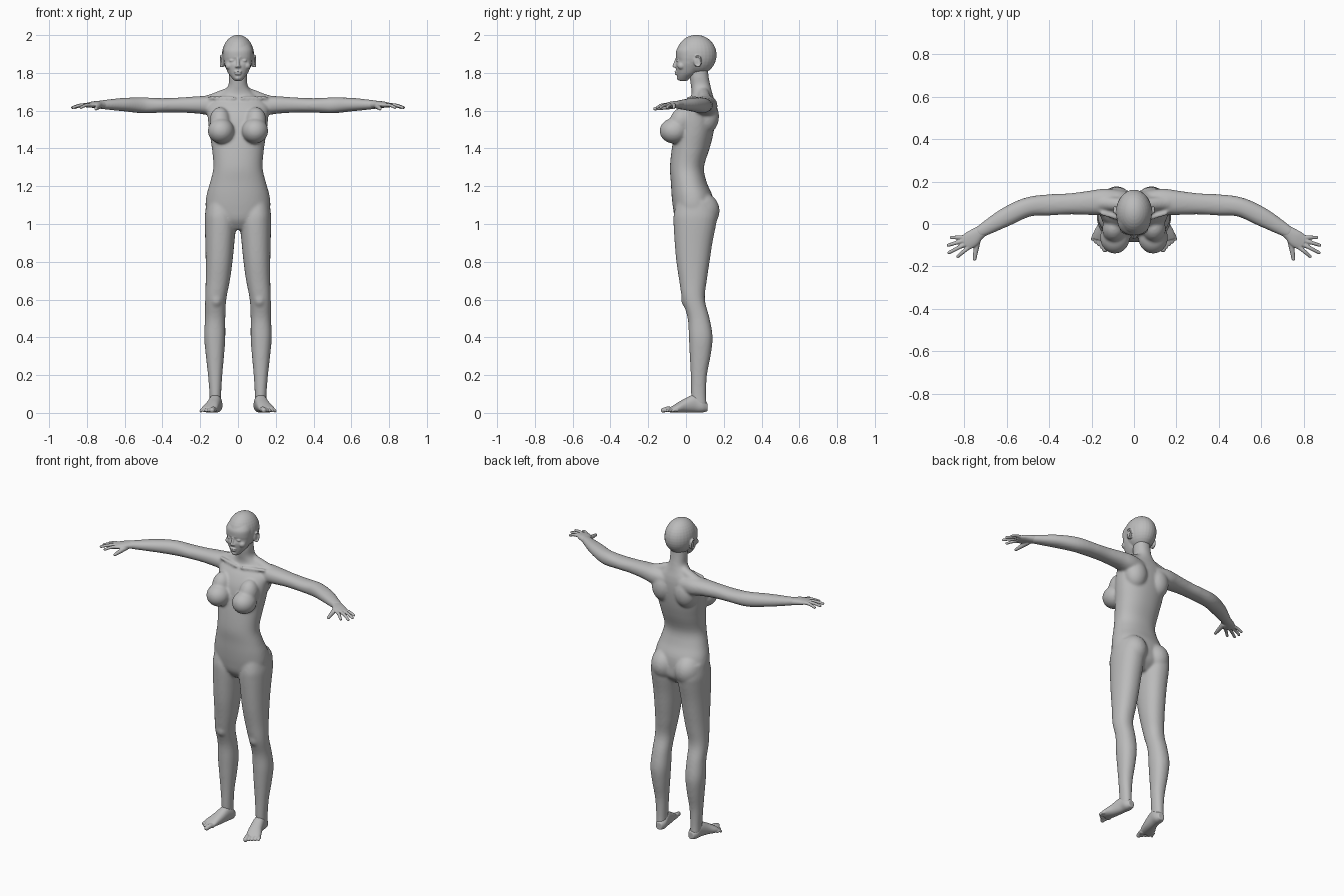
import bpy
import bmesh
import math
from mathutils import Matrix, Vector

start_cube = bpy.data.objects.get("Cube")
if start_cube:
    bpy.data.objects.remove(start_cube, do_unlink=True)

AXIS_X = Vector((1, 0, 0))
AXIS_Z = Vector((0, 0, 1))
SIDES = (1, -1)

skin = bpy.data.materials.new("plain grey")
skin.use_nodes = True
grey = (0.5, 0.5, 0.5, 1)
skin.diffuse_color = grey
skin.node_tree.nodes["Principled BSDF"].inputs["Base Color"].default_value = grey


def smooth_rows(rows, steps):
    """Pass a smooth curve through the given sections."""
    rows = [Vector(row) for row in rows]
    result = []
    for i in range(len(rows) - 1):
        before, after = rows[max(i - 1, 0)], rows[min(i + 2, len(rows) - 1)]
        p, q = rows[i], rows[i + 1]
        for k in range(steps):
            t = k / steps
            slope_p, slope_q = (q - before) / 2, (after - p) / 2
            result.append(p + slope_p * t
                          + (3 * (q - p) - 2 * slope_p - slope_q) * t ** 2
                          + (2 * (p - q) + slope_p + slope_q) * t ** 3)
    result.append(rows[-1])
    return result


def loft(bm, rows, side=1, ref=None, count=28, steps=4, power=2.2):
    """Skin sections (x, y, z, width, depth); level rings unless ref is given."""
    rows = smooth_rows(rows, steps)
    rings = []
    for i, row in enumerate(rows):
        centre = Vector(row[:3])
        u, v = AXIS_X, Vector((0, 1, 0))
        if ref is not None:
            ahead, behind = rows[min(i + 1, len(rows) - 1)], rows[max(i - 1, 0)]
            tangent = Vector(ahead[:3]) - Vector(behind[:3])
            u, v = tangent.cross(ref).normalized(), ref
        ring = []
        for k in range(count):
            angle = math.tau * k / count
            c, s = math.cos(angle), math.sin(angle)
            c = math.copysign(abs(c) ** (2 / power), c)
            s = math.copysign(abs(s) ** (2 / power), s)
            point = centre + u * (c * row[3]) + v * (s * row[4])
            point.x *= side
            ring.append(bm.verts.new(point))
        rings.append(ring)
    for low, high in zip(rings, rings[1:]):
        for k in range(count):
            n = (k + 1) % count
            bm.faces.new((low[k], low[n], high[n], high[k]))
    bm.faces.new(rings[0])
    bm.faces.new(rings[-1])


def blob(bm, centre, radii, side=1, tilt=0):
    x, y, z = centre
    matrix = (Matrix.Translation((x * side, y, z))
              @ Matrix.Rotation(tilt, 4, "X")
              @ Matrix.Diagonal((*radii, 1)))
    bmesh.ops.create_uvsphere(bm, u_segments=28, v_segments=18, radius=1, matrix=matrix)


def digit(bm, start, end, r_start, r_end, side=1, ref=AXIS_Z, lift=0.0):
    """Tapered rod with round ends, arched by lift."""
    a, b = Vector(start), Vector(end)
    middle = (a + b) / 2 + AXIS_Z * lift
    r_mid = (r_start + r_end) / 2
    loft(bm, [(*a, r_start, r_start), (*middle, r_mid, r_mid), (*b, r_end, r_end)],
         side, ref, count=16, power=2)
    for point, radius in ((a, r_start), (b, r_end)):
        blob(bm, point, (radius,) * 3, side)


def finish(name, bm, voxel, smoothing):
    """Fuse the overlapping forms into one smooth skin."""
    bmesh.ops.recalc_face_normals(bm, faces=bm.faces)
    mesh = bpy.data.meshes.new(name)
    bm.to_mesh(mesh)
    bm.free()
    obj = bpy.data.objects.new(name, mesh)
    bpy.context.scene.collection.objects.link(obj)
    fuse = obj.modifiers.new("fuse", "REMESH")
    fuse.mode = "VOXEL"
    fuse.voxel_size = voxel
    soften = obj.modifiers.new("soften", "SMOOTH")
    soften.factor = 0.5
    soften.iterations = smoothing
    bpy.context.view_layer.update()
    graph = bpy.context.evaluated_depsgraph_get()
    obj.data = bpy.data.meshes.new_from_object(obj.evaluated_get(graph))
    obj.modifiers.clear()
    obj.data.shade_smooth()
    obj.data.materials.clear()
    obj.data.materials.append(skin)


# Torso and neck: height, depth centre, half width, half depth
body = bmesh.new()
trunk = [(.97, .04, .06, .06), (1.02, .045, .14, .1), (1.08, .04, .17, .108),
         (1.15, .032, .167, .108), (1.22, .015, .148, .095), (1.3, .005, .13, .09),
         (1.4, .025, .138, .1), (1.48, .042, .15, .103), (1.56, .055, .16, .1),
         (1.62, .07, .162, .085), (1.66, .083, .13, .066), (1.69, .085, .085, .055),
         (1.73, .078, .052, .052), (1.78, .07, .049, .05), (1.84, .07, .045, .045)]
loft(body, [(0, y, z, a, b) for z, y, a, b in trunk], count=48)

leg = [(.09, .05, 1.12, .075, .1), (.095, .05, 1.05, .08, .115),
       (.093, .047, 1, .083, .113), (.096, .04, .9, .077, .1),
       (.1, .037, .8, .071, .088), (.107, .037, .7, .064, .073),
       (.118, .04, .6, .056, .06), (.121, .067, .5, .054, .058),
       (.123, .078, .4, .056, .063), (.122, .075, .3, .048, .055),
       (.121, .068, .2, .038, .043), (.12, .067, .1, .031, .04),
       (.12, .07, .04, .03, .04)]
arm = [(.05, .1, 1.62, .055, .05), (.13, .105, 1.625, .062, .054),
       (.2, .1, 1.63, .058, .047), (.3, .095, 1.63, .05, .04),
       (.4, .09, 1.628, .05, .038), (.5, .08, 1.628, .046, .042),
       (.6, .035, 1.632, .045, .036), (.68, -.01, 1.632, .036, .028),
       (.74, -.045, 1.632, .027, .021)]
for s in SIDES:
    loft(body, leg, s)
    loft(body, arm, s, AXIS_Z)
    # Chest, shoulder blades, seat and knees
    blob(body, (.09, -.064, 1.493), (.07, .076, .067), s)
    blob(body, (.095, -.025, 1.545), (.055, .06, .075), s, -.3)
    blob(body, (.08, .11, 1.57), (.07, .065, .09), s)
    blob(body, (.082, .08, 1.07), (.083, .098, .098), s)
    blob(body, (.115, .01, .6), (.035, .036, .045), s)
    # Shoulder slope and collarbone
    digit(body, (.03, .09, 1.705), (.15, .1, 1.65), .028, .036, s)
    digit(body, (.018, .01, 1.665), (.15, .05, 1.668), .009, .01, s)
finish("body", body, .007, 10)

# Head: skull and jaw
head = bmesh.new()
blob(head, (0, .055, 1.895), (.085, .107, .106))
jaw = [(1.758, -.015, .018, .022), (1.775, -.01, .034, .034), (1.8, .005, .053, .054),
       (1.84, .015, .07, .07), (1.865, .016, .075, .065), (1.885, .02, .078, .073),
       (1.92, .02, .077, .071), (1.95, .03, .065, .06)]
loft(head, [(0, y, z, a, b) for z, y, a, b in jaw], count=40)
blob(head, (0, -.034, 1.773), (.018, .015, .013))
# Nose and lips
digit(head, (0, -.05, 1.876), (0, -.063, 1.836), .006, .009, ref=AXIS_X)
blob(head, (0, -.053, 1.806), (.021, .008, .005))
blob(head, (0, -.052, 1.795), (.018, .008, .006))
for s in SIDES:
    blob(head, (.009, -.056, 1.833), (.007, .009, .006), s)
    # Brow, eye and cheek
    digit(head, (.012, -.047, 1.884), (.054, -.028, 1.889), .007, .006, s, lift=.004)
    blob(head, (.032, -.041, 1.865), (.015, .01, .007), s)
    blob(head, (.046, -.024, 1.837), (.021, .021, .02), s)
    # Ear with a raised rim
    blob(head, (.081, .058, 1.858), (.009, .018, .03), s, .2)
    rim = []
    for k in range(9):
        turn = math.radians(-30 + 30 * k)
        rim.append((.091, .06 + .019 * math.sin(turn),
                    1.862 + .028 * math.cos(turn), .005, .006))
    loft(head, rim, s, AXIS_X, count=12)
finish("head", head, .004, 3)

palm = [(.7, -.022, 1.632, .027, .021), (.735, -.045, 1.632, .032, .02),
        (.765, -.07, 1.632, .04, .017), (.8, -.093, 1.629, .036, .012)]
fingers = [((.795, -.062), (.862, -.064)), ((.8, -.077), (.876, -.1)),
           ((.795, -.095), (.872, -.135)), ((.78, -.11), (.831, -.153))]
foot = [(.113, .113, .03, .02, .022), (.115, .085, .038, .033, .036),
        (.12, .045, .05, .034, .048), (.133, -.01, .037, .038, .036),
        (.148, -.05, .025, .043, .024), (.156, -.078, .017, .041, .014)]
for s, label in zip(SIDES, ("left", "right")):
    # Hand with four fingers and a thumb
    hand = bmesh.new()
    loft(hand, palm, s, AXIS_Z)
    for base, tip in fingers:
        digit(hand, (*base, 1.63), (*tip, 1.617), .0105, .008, s, lift=.005)
    digit(hand, (.738, -.075, 1.624), (.752, -.165, 1.61), .016, .009, s)
    finish(label + "_hand", hand, .0035, 3)

    # Foot with five toes
    sole = bmesh.new()
    loft(sole, foot, s, AXIS_Z)
    inner, outer = Vector((.127, -.078, .017)), Vector((.187, -.048, .014))
    inner_tip, outer_tip = Vector((.137, -.12, .014)), Vector((.196, -.072, .01))
    for k in range(5):
        t = k / 4
        radius = .015 if k == 0 else .0105 - .0005 * k
        digit(sole, inner.lerp(outer, t), inner_tip.lerp(outer_tip, t),
              radius, radius * .9, s, lift=.004)
    finish(label + "_foot", sole, .0035, 3)
